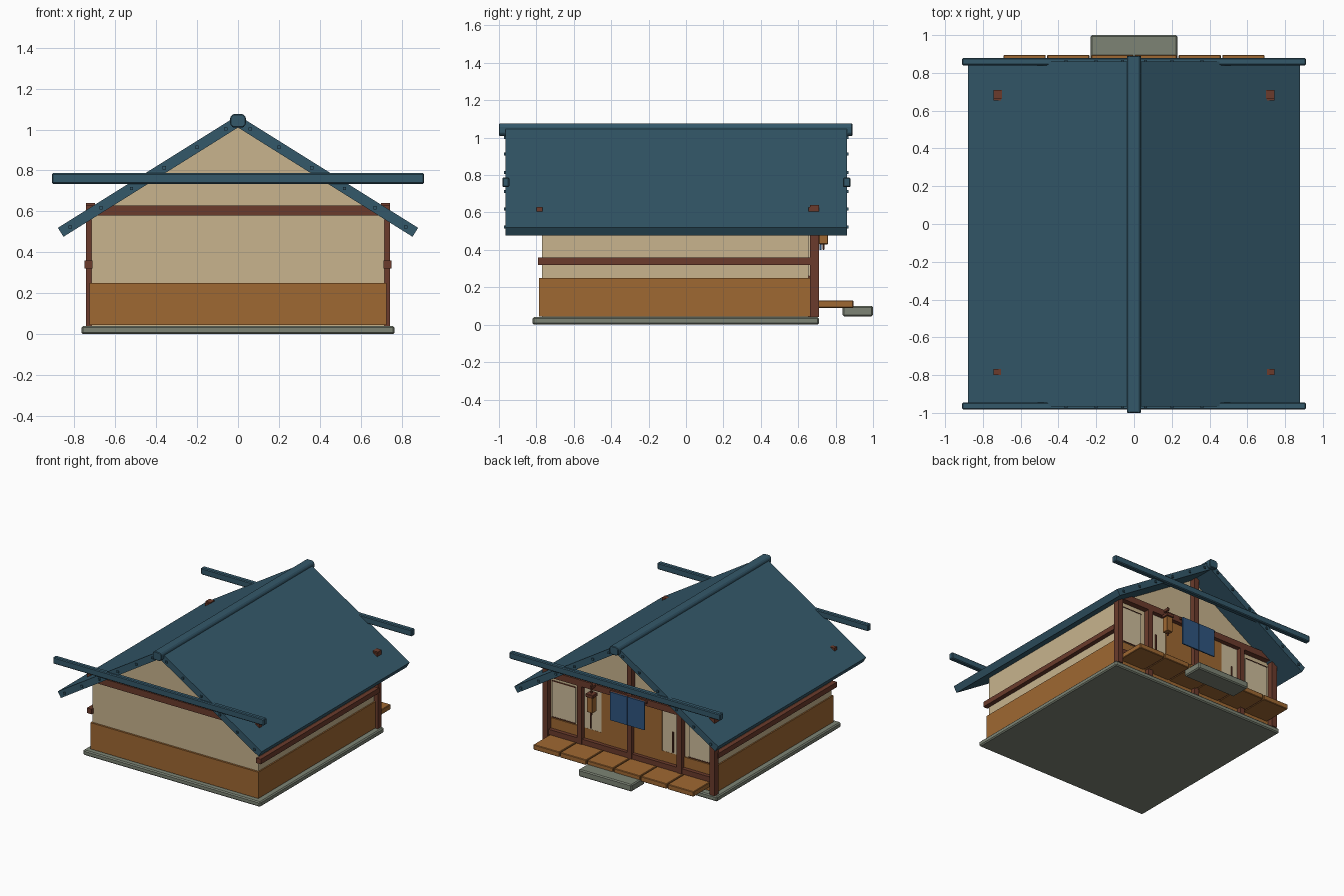
import bpy

if "Cube" in bpy.data.objects:
    bpy.data.objects.remove(bpy.data.objects["Cube"], do_unlink=True)


def material(name, rgb):
    m = bpy.data.materials.new(name)
    m.use_nodes = True
    m.diffuse_color = (*rgb, 1)
    m.node_tree.nodes["Principled BSDF"].inputs["Base Color"].default_value = (*rgb, 1)
    return m


ROOF = material("slate blue", (0.034, 0.098, 0.144))
PLASTER = material("cream plaster", (0.578, 0.456, 0.270))
PAPER = material("pale paper", (0.620, 0.510, 0.330))
WOOD = material("warm wood", (0.347, 0.138, 0.032))
TIMBER = material("dark red timber", (0.147, 0.044, 0.025))
STONE = material("grey stone", (0.205, 0.231, 0.178))
CLOTH = material("indigo cloth", (0.028, 0.091, 0.216))


def add_mesh(name, verts, faces, mat, bevel=0):
    mesh = bpy.data.meshes.new(name)
    mesh.from_pydata(verts, [], faces)
    mesh.materials.append(mat)
    ob = bpy.data.objects.new(name, mesh)
    bpy.context.collection.objects.link(ob)
    if bevel:
        mod = ob.modifiers.new("bevel", "BEVEL")
        mod.width = bevel
        mod.segments = 1
    return ob


def prism(name, profile, y0, y1, mat, bevel=0):
    """Extrude an x-z outline (counter-clockwise from the front) along y."""
    n = len(profile)
    verts = [(x, y, z) for y in (y0, y1) for x, z in profile]
    faces = [tuple(range(n)), tuple(reversed(range(n, 2 * n)))]
    faces += [(i, i + n, (i + 1) % n + n, (i + 1) % n) for i in range(n)]
    return add_mesh(name, verts, faces, mat, bevel)


def box(name, x, y, z, mat, bevel=0):
    outline = [(x[0], z[0]), (x[1], z[0]), (x[1], z[1]), (x[0], z[1])]
    return prism(name, outline, y[0], y[1], mat, bevel)


def pair(name, x, y, z, mat, bevel=0):
    box("left_" + name, x, y, z, mat, bevel)
    box("right_" + name, (-x[1], -x[0]), y, z, mat, bevel)


# Foundation, gabled walls and lower wood cladding
box("foundation", (-.765, .765), (-.82, .71), (0, .04), STONE, .008)
prism("walls", [(-.715, .04), (.715, .04), (.715, .58), (0, 1.02), (-.715, .58)],
      -.77, .655, PLASTER)
box("wall_cladding", (-.725, .725), (-.785, .665), (.045, .25), WOOD)

# Roof with an open underside at the eaves
top, low = 1.07, 1.01
prism("roof", [(0, low), (.853, .476), (.88, .52), (0, top), (-.88, .52), (-.853, .476)],
      -.965, .86, ROOF)
prism("roof_ridge", [(-.025, 1.01), (.025, 1.01), (.038, 1.025), (.038, 1.06),
                     (.025, 1.075), (-.025, 1.075), (-.038, 1.06), (-.038, 1.025)],
      -1, .89, ROOF, .004)
for name, y in (("front", (-.982, -.945)), ("back", (.84, .88))):
    box(name + "_gable_bar", (-.91, .91), y, (.735, .787), ROOF, .006)

# Purlins with ends showing on the gables
for x in (.06, .2, .36, .52, .67, .82):
    z = 1.04 - .63 * x
    pair("purlin", (x - .008, x + .008), (-.973, .868), (z - .008, z + .008), ROOF)

# Timber frame
box("front_beam", (-.743, .743), (-.80, -.768), (.58, .63), TIMBER)
box("back_beam", (-.743, .743), (.655, .70), (.58, .63), TIMBER)
box("back_sill", (-.72, .72), (.655, .695), (.13, .17), TIMBER)
pair("side_rail", (.71, .75), (-.79, .67), (.32, .36), TIMBER)
pair("corner_post", (.70, .743), (.662, .71), (.04, .64), TIMBER)
pair("inner_post", (.41, .45), (.655, .70), (.04, .6), TIMBER)
box("king_post", (-.02, .02), (.655, .70), (.04, 1.01), TIMBER)

# Back entrance: wooden door, paper screens, windows
box("door", (-.26, .26), (.65, .668), (.17, .58), WOOD)
pair("paper_screen", (.26, .41), (.65, .664), (.25, .58), PAPER)
pair("screen_handle", (.35, .36), (.66, .672), (.26, .42), TIMBER)
pair("window", (.49, .69), (.65, .664), (.26, .54), PAPER)
for z in (.26, .54):
    pair("window_trim", (.49, .69), (.66, .667), (z - .003, z + .003), TIMBER)

# Entrance curtain in two halves on a rod
pair("curtain", (.004, .148), (.715, .724), (.40, .62), CLOTH)
box("curtain_rod", (-.16, .16), (.70, .715), (.605, .62), TIMBER)

# Hanging lantern
lx, ly = .30, .735


def lantern_part(name, r, z, mat):
    box(name, (lx - r, lx + r), (ly - r, ly + r), z, mat, .003)


lantern_part("lantern_body", .025, (.43, .55), WOOD)
lantern_part("lantern_cap", .032, (.55, .575), TIMBER)
lantern_part("lantern_hanger", .006, (.575, .64), TIMBER)
lantern_part("lantern_tassel", .005, (.40, .43), TIMBER)
box("lantern_arm", (lx - .008, lx + .008), (.66, .745), (.61, .63), TIMBER)

# Planked porch and stone step
planks, width = 6, 1.39 / 6
for i in range(planks):
    x = -.695 + i * width
    box("porch_plank", (x + .004, x + width - .004), (.66, .895), (.09, .13), WOOD, .004)
box("porch_bearer", (-.69, .69), (.67, .88), (.095, .115), TIMBER)
box("stone_step", (-.23, .23), (.838, 1.0), (.045, .10), STONE, .008)
